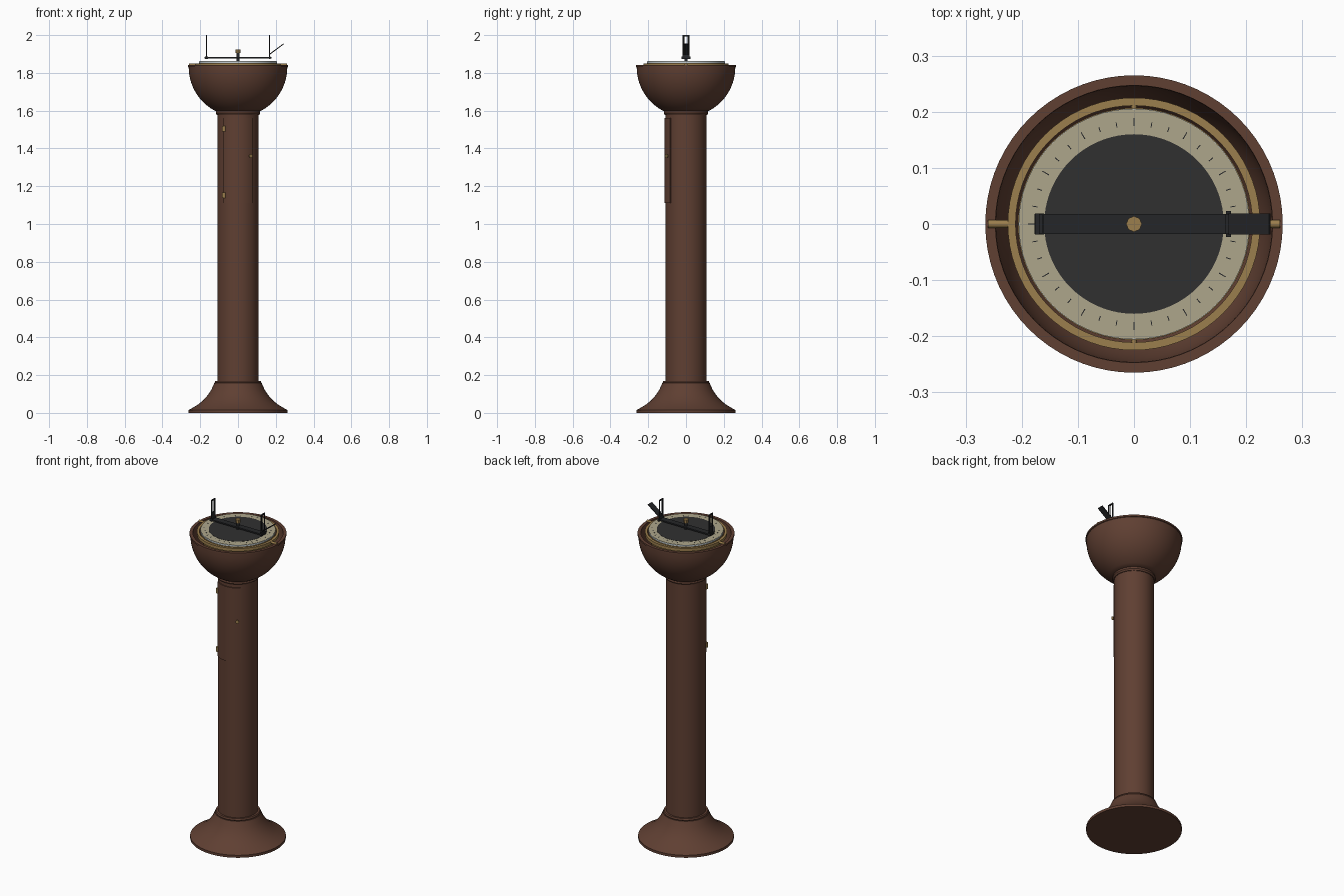
import bpy, bmesh
from math import sin, cos, radians, pi, sqrt, atan2
from mathutils import Matrix, Vector

cube = bpy.data.objects.get("Cube")
if cube:
    bpy.data.objects.remove(cube, do_unlink=True)


def material(name, rgb, rough=0.5):
    m = bpy.data.materials.new(name)
    m.use_nodes = True
    col = (*rgb, 1)
    m.diffuse_color = col
    node = m.node_tree.nodes["Principled BSDF"]
    node.inputs["Base Color"].default_value = col
    node.inputs["Roughness"].default_value = rough
    return m


WOOD = material("brown wood", (0.115, 0.050, 0.032))
BRASS = material("brass", (0.33, 0.21, 0.075))
CREAM = material("cream card", (0.42, 0.38, 0.26))
DARK = material("dark grey", (0.030, 0.030, 0.030))
BLACK = material("black metal", (0.018, 0.019, 0.021))
GLASS = material("pale glass edge", (0.55, 0.62, 0.66))


def finish(name, bm, mat, smooth=True):
    bmesh.ops.recalc_face_normals(bm, faces=bm.faces)
    me = bpy.data.meshes.new(name)
    bm.to_mesh(me)
    bm.free()
    me.materials.append(mat)
    ob = bpy.data.objects.new(name, me)
    bpy.context.collection.objects.link(ob)
    if smooth:
        bpy.ops.object.select_all(action='DESELECT')
        ob.select_set(True)
        bpy.context.view_layer.objects.active = ob
        bpy.ops.object.shade_smooth_by_angle(angle=radians(32))
    return ob


def lathe(name, profile, mat, closed=False, steps=72):
    """Spin (radius, height) points round the z axis."""
    bm = bmesh.new()
    vs = [bm.verts.new((r, 0, z)) for r, z in profile]
    pairs = list(zip(vs, vs[1:])) + ([(vs[-1], vs[0])] if closed else [])
    es = [bm.edges.new(p) for p in pairs]
    bmesh.ops.spin(bm, geom=vs + es, axis=(0, 0, 1), cent=(0, 0, 0),
                   angle=2 * pi, steps=steps)
    bmesh.ops.remove_doubles(bm, verts=bm.verts, dist=1e-5)
    return finish(name, bm, mat)


def add_box(bm, lo, hi, rot=None):
    lo, hi = Vector(lo), Vector(hi)
    m = Matrix.Translation((lo + hi) / 2)
    if rot:
        m = m @ rot
    bmesh.ops.create_cube(bm, size=1, matrix=m @ Matrix.Diagonal((*(hi - lo), 1)))


def boxes(name, spans, mat):
    bm = bmesh.new()
    for lo, hi in spans:
        add_box(bm, lo, hi)
    return finish(name, bm, mat, False)


def rod(name, a, b, r, mat, sides=16, r2=None):
    a, b = Vector(a), Vector(b)
    d = b - a
    bm = bmesh.new()
    m = Matrix.Translation((a + b) / 2) @ d.to_track_quat('Z', 'Y').to_matrix().to_4x4()
    bmesh.ops.create_cone(bm, cap_ends=True, segments=sides, radius1=r,
                          radius2=r if r2 is None else r2, depth=d.length, matrix=m)
    return finish(name, bm, mat)


def around(angle, r, z):
    """Point on the column, angle measured from the front towards +x."""
    a = radians(angle)
    return (r * sin(a), -r * cos(a), z)


# Flared foot
lathe("base", [(0, 0), (0.262, 0), (0.262, 0.015), (0.245, 0.024), (0.215, 0.042),
               (0.185, 0.066), (0.16, 0.094), (0.14, 0.125), (0.126, 0.157),
               (0, 0.157)], WOOD)
lathe("base_collar", [(0.1, 0.155), (0.12, 0.155), (0.124, 0.162), (0.12, 0.17),
                      (0.1, 0.17)], WOOD, True)

# Column
lathe("column", [(0, 0.15), (0.1085, 0.15), (0.1085, 1.6), (0, 1.6)], WOOD)
lathe("column_collar", [(0.1, 1.578), (0.113, 1.578), (0.118, 1.587), (0.115, 1.6),
                        (0.1, 1.6)], WOOD, True)

# Hollow bowl with a narrow lip
R, TOP = 0.261, 1.83
outer = [(R * cos(a), TOP - R * sin(a)) for a in (radians(62) * i / 14 for i in range(14, -1, -1))]
inner = [(0.246 * cos(a), TOP - 0.24 * sin(a)) for a in (pi / 2 * i / 14 for i in range(14))]
lathe("bowl", [(0, outer[0][1])] + outer + [(0.265, 1.832), (0.265, 1.842), (0.247, 1.842)]
      + inner + [(0, TOP - 0.24)], WOOD)

# Curved access door on the front
bm = bmesh.new()
rows = []
for i in range(17):
    a = -42 + 84 * i / 16
    rows.append([bm.verts.new(around(a, r, z)) for r, z in
                 ((0.104, 1.11), (0.1145, 1.11), (0.1145, 1.56), (0.104, 1.56))])
for p, q in zip(rows, rows[1:]):
    for k in range(4):
        bm.faces.new((p[k], p[k - 1], q[k - 1], q[k]))
bm.faces.new(rows[0])
bm.faces.new(rows[-1])
finish("door", bm, WOOD)

# Door hinges and knob
for label, z in (("upper", 1.505), ("lower", 1.152)):
    rod(label + "_hinge", around(-41, 0.113, z - 0.014), around(-41, 0.113, z + 0.014),
        0.01, BRASS)
rod("door_knob_stem", around(33, 0.108, 1.36), around(33, 0.12, 1.36), 0.005, BRASS)
rod("door_knob", around(33, 0.117, 1.36), around(33, 0.126, 1.36), 0.008, BRASS, r2=0.01)

# Gimbal ring and pivots
lathe("gimbal_ring", [(0.211, 1.833), (0.225, 1.833), (0.225, 1.851), (0.211, 1.851)],
      BRASS, True)
for side, s in (("left", 1), ("right", -1)):
    rod(side + "_gimbal_pin", (s * 0.219, 0, 1.844), (s * 0.26, 0, 1.844), 0.007, BRASS)
    rod(("back" if s > 0 else "front") + "_gimbal_pin", (0, s * 0.2, 1.846),
        (0, s * 0.216, 1.846), 0.005, BRASS)

# Compass bowl, card and scale
lathe("compass_bowl", [(0, 1.71), (0.08, 1.715), (0.15, 1.74), (0.19, 1.78), (0.205, 1.82),
                       (0.207, 1.853), (0, 1.853)], BRASS)
lathe("glass_edge", [(0.198, 1.852), (0.2055, 1.852), (0.2055, 1.861), (0.198, 1.861)],
      GLASS, True)
lathe("compass_card", [(0, 1.853), (0.2045, 1.853), (0.2045, 1.8625), (0, 1.8625)], CREAM)
lathe("card_centre", [(0, 1.862), (0.16, 1.862), (0.16, 1.8635), (0, 1.8635)], DARK)
bm = bmesh.new()
for i in range(36):
    long = i % 3 == 0
    m = Matrix.Rotation(2 * pi * i / 36, 4, 'Z') @ Matrix.Translation(
        (0.182 if long else 0.179, 0, 1.8628)) @ Matrix.Diagonal(
        (0.014 if long else 0.009, 0.0017, 0.0012, 1))
    bmesh.ops.create_cube(bm, size=1, matrix=m)
finish("degree_marks", bm, BLACK, False)

# Sighting bar across the card
boxes("sight_bar", [((-0.177, -0.018, 1.876), (0.177, 0.018, 1.884)),
                    ((-0.176, -0.0185, 1.874), (-0.16, 0.0185, 1.888)),
                    ((0.164, -0.023, 1.874), (0.173, 0.023, 1.888))], BLACK)
rod("pivot_post", (0, 0, 1.862), (0, 0, 1.906), 0.008, BLACK)
rod("pivot_knob", (0, 0, 1.904), (0, 0, 1.924), 0.014, BRASS, 8)


def sight(name, x, post, sill, top):
    """Upright frame with an open slot."""
    w, t = 0.018, 0.003
    spans = [((x - t, s * w if s < 0 else w - post, 1.884),
              (x + t, -w + post if s < 0 else w, top)) for s in (-1, 1)]
    spans += [((x - t, -w, 1.884), (x + t, w, sill)), ((x - t, -w, top - 0.007), (x + t, w, top))]
    return boxes(name, spans, BLACK)


sight("right_sight", -0.166, 0.009, 1.925, 2.0)
sight("left_sight", 0.166, 0.005, 1.9, 2.0)
rod("sight_wire", (0.166, 0, 1.89), (0.166, 0, 1.998), 0.001, BLACK, 6)

# Tilted mirror on the left sight
a, b = Vector((0.168, 0, 1.899)), Vector((0.242, 0, 1.954))
bm = bmesh.new()
n = (b - a).length / 2
c = (a + b) / 2
tilt = Matrix.Rotation(-atan2(b.z - a.z, b.x - a.x), 4, 'Y')
bmesh.ops.create_cube(bm, size=1, matrix=Matrix.Translation(c) @ tilt
                      @ Matrix.Diagonal((2 * n, 0.037, 0.005, 1)))
finish("mirror", bm, BLACK, False)
